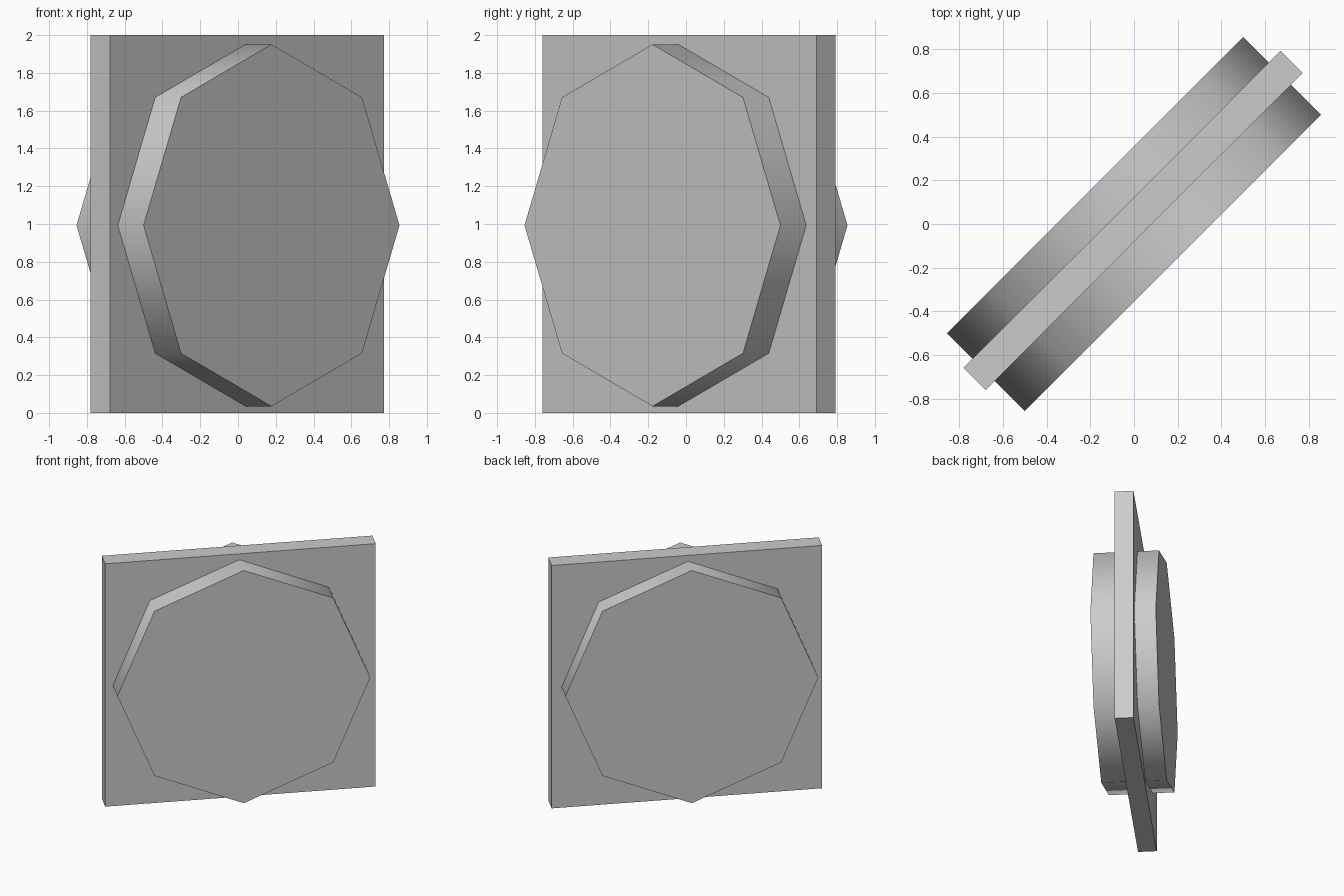
import bpy
from math import radians

if "Cube" in bpy.data.objects:
    bpy.data.objects.remove(bpy.data.objects["Cube"])

TURN = radians(45)  # whole model stands diagonally

# Upright square panel
bpy.ops.mesh.primitive_cube_add(size=1, location=(-0.004, 0.016, 1), rotation=(0, 0, TURN))
panel = bpy.context.object
panel.name = "square_panel"
panel.scale = (2.05, 0.144, 2)
bpy.ops.object.transform_apply(location=False, rotation=False, scale=True)

# Eight-sided disc passing through the panel, showing on both faces
bpy.ops.mesh.primitive_cylinder_add(vertices=8, radius=0.958, depth=0.502,
                                    location=(0, 0, 0.993),
                                    rotation=(radians(90), 0, TURN))
disc = bpy.context.object
disc.name = "octagonal_disc"
bpy.ops.object.shade_smooth_by_angle(angle=radians(50))
